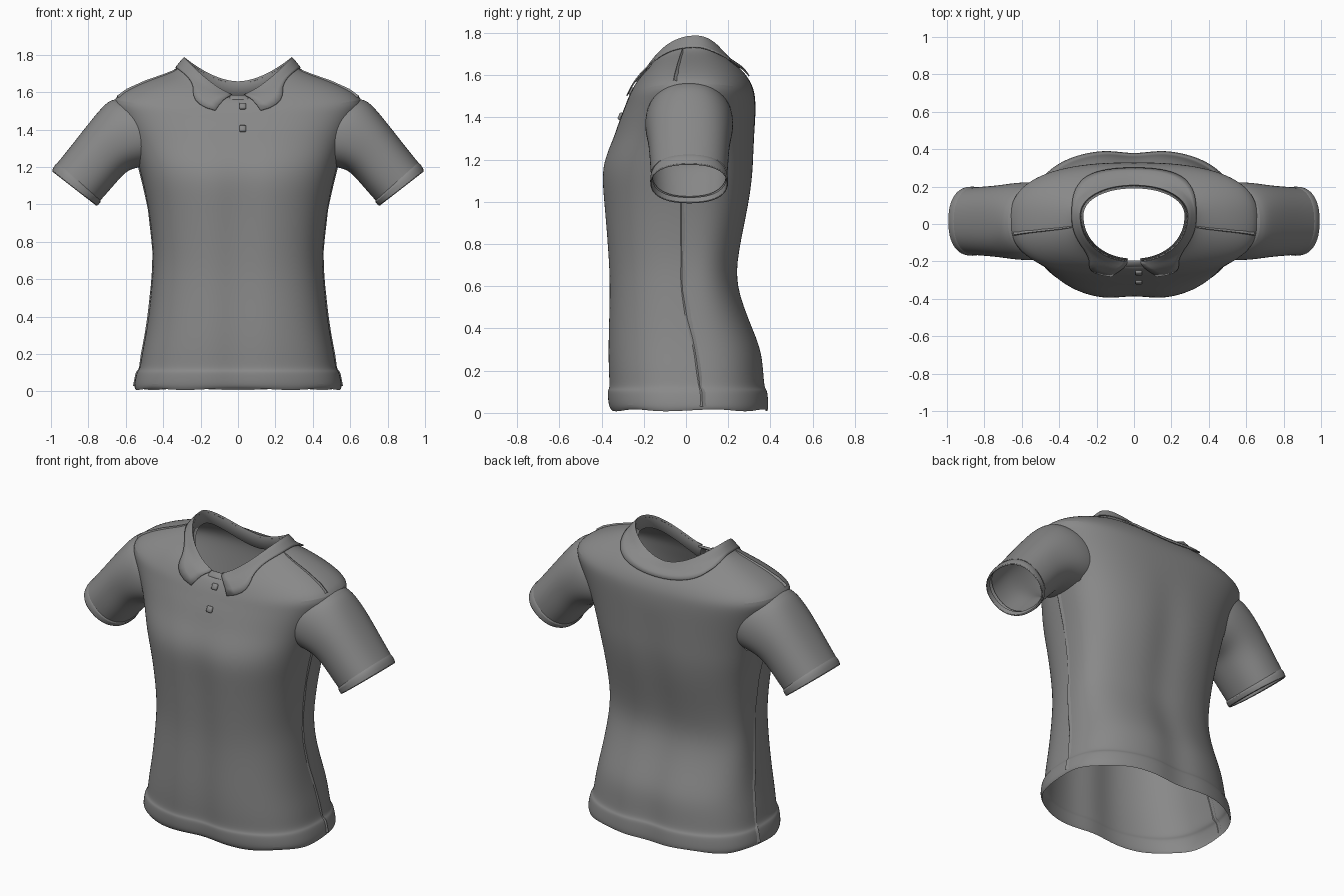
import bpy, bmesh
from math import sin, cos, pi, exp, copysign, floor
from mathutils import Vector

cube = bpy.data.objects.get("Cube")
if cube:
    bpy.data.objects.remove(cube)

fabric = bpy.data.materials.new("grey fabric")
fabric.use_nodes = True
GREY = (0.25, 0.25, 0.25, 1)
fabric.diffuse_color = GREY
fabric.node_tree.nodes["Principled BSDF"].inputs["Base Color"].default_value = GREY

# Lower torso rings: half width, front y, back y, height
LOWER = [(.55, -.35, .385, .012), (.558, -.365, .39, .03), (.545, -.37, .385, .095),
         (.537, -.367, .38, .11), (.526, -.36, .37, .122), (.515, -.365, .365, .2),
         (.495, -.367, .355, .3), (.478, -.365, .31, .41), (.458, -.36, .235, .6),
         (.452, -.367, .245, .75), (.478, -.385, .295, .98), (.51, -.4, .315, 1.12)]
# Shoulder rings: half width, front y, back y, side z, front z, back z
UPPER = [(.535, -.385, .32, 1.22, 1.21, 1.22), (.57, -.345, .325, 1.32, 1.3, 1.32),
         (.615, -.315, .33, 1.42, 1.39, 1.41), (.655, -.29, .33, 1.5, 1.45, 1.47),
         (.675, -.275, .325, 1.56, 1.49, 1.52), (.6, -.26, .31, 1.615, 1.52, 1.56),
         (.5, -.245, .295, 1.66, 1.545, 1.585), (.4, -.23, .27, 1.695, 1.56, 1.62),
         (.325, -.215, .235, 1.725, 1.565, 1.635), (.285, -.2, .205, 1.775, 1.57, 1.645)]
RINGS = [(w, f, b, z, z, z) for w, f, b, z in LOWER] + UPPER
NECK = len(RINGS) - 1
ARM = len(LOWER)
MID_Y = .02


def power(v, p):
    return copysign(abs(v) ** p, v)


def torso_point(s, a, lift=0):
    """Point on the torso at ring position s and angle a, lifted off the surface."""
    i = min(int(floor(s)), NECK - 1)
    w, f, b, zs, zf, zb = [p + (q - p) * (s - i) for p, q in zip(RINGS[i], RINGS[i + 1])]
    # Sections are boxy on the body, rounder and further back towards the neck
    t = max(0, min(1, (s - ARM - 4) / 5))
    p = .78 + .17 * t
    mid = MID_Y + .025 * t
    c, n = power(cos(a), p), power(sin(a), p)
    depth, zc, bow = (b - mid, zb, 1.8) if n > 0 else (mid - f, zf, 1.55)
    fade = max(0, min(1, (ARM + 2 - s) / 4))
    x = w * c
    crease = 1 + fade * (.03 - .07 * exp(-(x / .09) ** 2))
    z = zc + (zs - zc) * abs(c) ** bow
    if s < 1:
        z += .005 * sin(7 * a)
    rise = lift * max(0, min(1, (s - ARM) / 4))
    return Vector((x + lift * cos(a), mid + depth * n * crease + lift * sin(a), z + rise))


def finish(name, bm, subdivisions=0, thickness=0):
    bmesh.ops.recalc_face_normals(bm, faces=bm.faces)
    mesh = bpy.data.meshes.new(name)
    bm.to_mesh(mesh)
    bm.free()
    mesh.materials.append(fabric)
    obj = bpy.data.objects.new(name, mesh)
    bpy.context.collection.objects.link(obj)
    if thickness:
        mod = obj.modifiers.new("Thickness", 'SOLIDIFY')
        mod.thickness = thickness
        mod.offset = 0
    if subdivisions:
        mod = obj.modifiers.new("Smooth", 'SUBSURF')
        mod.levels = mod.render_levels = subdivisions
    bpy.ops.object.select_all(action='DESELECT')
    obj.select_set(True)
    bpy.context.view_layer.objects.active = obj
    bpy.ops.object.shade_smooth_by_angle(angle=.8)
    return obj


def loft(rows, closed):
    """Skin a list of equally long point rows."""
    bm = bmesh.new()
    grid = [[bm.verts.new(p) for p in row] for row in rows]
    count = len(rows[0])
    for low, high in zip(grid, grid[1:]):
        for j in range(count if closed else count - 1):
            k = (j + 1) % count
            bm.faces.new((low[j], low[k], high[k], high[j]))
    return bm


# Torso with openings for the arms
SIDES = 48
angles = [2 * pi * j / SIDES for j in range(SIDES)]
bm = loft([[torso_point(s, a) for a in angles] for s in range(NECK + 1)], True)
holes = []
for face in bm.faces:
    c = face.calc_center_median()
    if abs(c.x) > .48 and abs(c.y - MID_Y) < .14 and 1.25 < c.z < 1.48:
        holes.append(face)
bmesh.ops.delete(bm, geom=holes, context='FACES')
finish("torso", bm, 2)

# Sleeve rings: top x, top z, bottom x, bottom z, half depth, inward curve at the armhole
SLEEVE = [(.6, 1.56, .47, 1.21, .185, .13), (.68, 1.572, .525, 1.197, .214, .085),
          (.745, 1.502, .585, 1.185, .207, .03), (.81, 1.42, .63, 1.14, .193, 0),
          (.9, 1.305, .69, 1.07, .187, 0), (.965, 1.225, .735, 1.02, .182, 0)]
CUFF = [(.955, 1.228, .738, 1.025, .175, 0), (.975, 1.222, .73, 1.012, .187, 0),
        (1.0, 1.178, .753, .988, .187, 0), (.99, 1.172, .762, .994, .18, 0),
        (.97, 1.2, .75, 1.02, .175, 0)]


def tube_rows(keys, side):
    rows = []
    for tx, tz, bx, bz, depth, curve in keys:
        row = []
        for j in range(24):
            a = 2 * pi * j / 24
            t = (1 + power(cos(a), .9)) / 2
            x = bx + (tx - bx) * t - curve * sin(a) ** 2
            y = MID_Y - .005 + depth * power(sin(a), .85)
            row.append((side * x, y, bz + (tz - bz) * t))
        rows.append(row)
    return rows


for side, label in ((1, "left"), (-1, "right")):
    finish(label + "_sleeve", loft(tube_rows(SLEEVE, side), True), 2)
    finish(label + "_cuff", loft(tube_rows(CUFF, side), True), 1)

# Folded collar with pointed tips, open at the front and lying on the shoulders
GAP = .11
STEPS = 80
sweep = [-pi / 2 + GAP + (2 * pi - 2 * GAP) * j / STEPS for j in range(STEPS + 1)]


def collar_width(a):
    n = sin(a)
    return 1 + (1.9 * n * n if n > 0 else 4.2 * abs(n) ** 8)


inside = [torso_point(NECK, a, -.012) - Vector((0, 0, .05)) for a in sweep]
rim = [torso_point(NECK, a, .004) + Vector((0, 0, .006)) for a in sweep]
fold = [[torso_point(NECK - collar_width(a) * t, a, .007) for a in sweep]
        for t in (.15, .3, .45, .6, .8, 1)]
finish("collar", loft([inside, rim] + fold, False), 0, .006)


# Raised seams along the sides and shoulders
def side_line(s):
    return .1 - .14 * min(1, s / 8) ** 3


def shoulder_line(s):
    return -.18


def seam(name, start, end, line, half, side):
    rows = []
    for k in range(33):
        s = start + (end - start) * k / 32
        row = []
        for da, lift in ((-half, -.004), (-half * .4, .005), (half, -.004)):
            p = torso_point(s, line(s) + da, lift)
            p.x *= side
            row.append(p)
        rows.append(row)
    finish(name, loft(rows, False))


for side, label in ((1, "left"), (-1, "right")):
    seam(label + "_side_seam", 1, ARM, side_line, .03, side)
    seam(label + "_shoulder_seam", ARM + 4.3, NECK - 1, shoulder_line, .03, side)


# Placket tab and buttons
def box(name, centre, size, tilt):
    bm = bmesh.new()
    bmesh.ops.create_cube(bm, size=1)
    bmesh.ops.scale(bm, vec=size, verts=bm.verts)
    bmesh.ops.bevel(bm, geom=bm.edges[:], offset=min(size) * .25, segments=1, affect='EDGES')
    obj = finish(name, bm)
    obj.location = centre
    obj.rotation_euler.x = tilt


box("placket_tab", (.005, -.212, 1.57), (.1, .014, .04), -.9)
box("upper_button", (.025, -.26, 1.525), (.036, .02, .036), -.5)
box("lower_button", (.025, -.31, 1.405), (.036, .02, .036), -.4)
